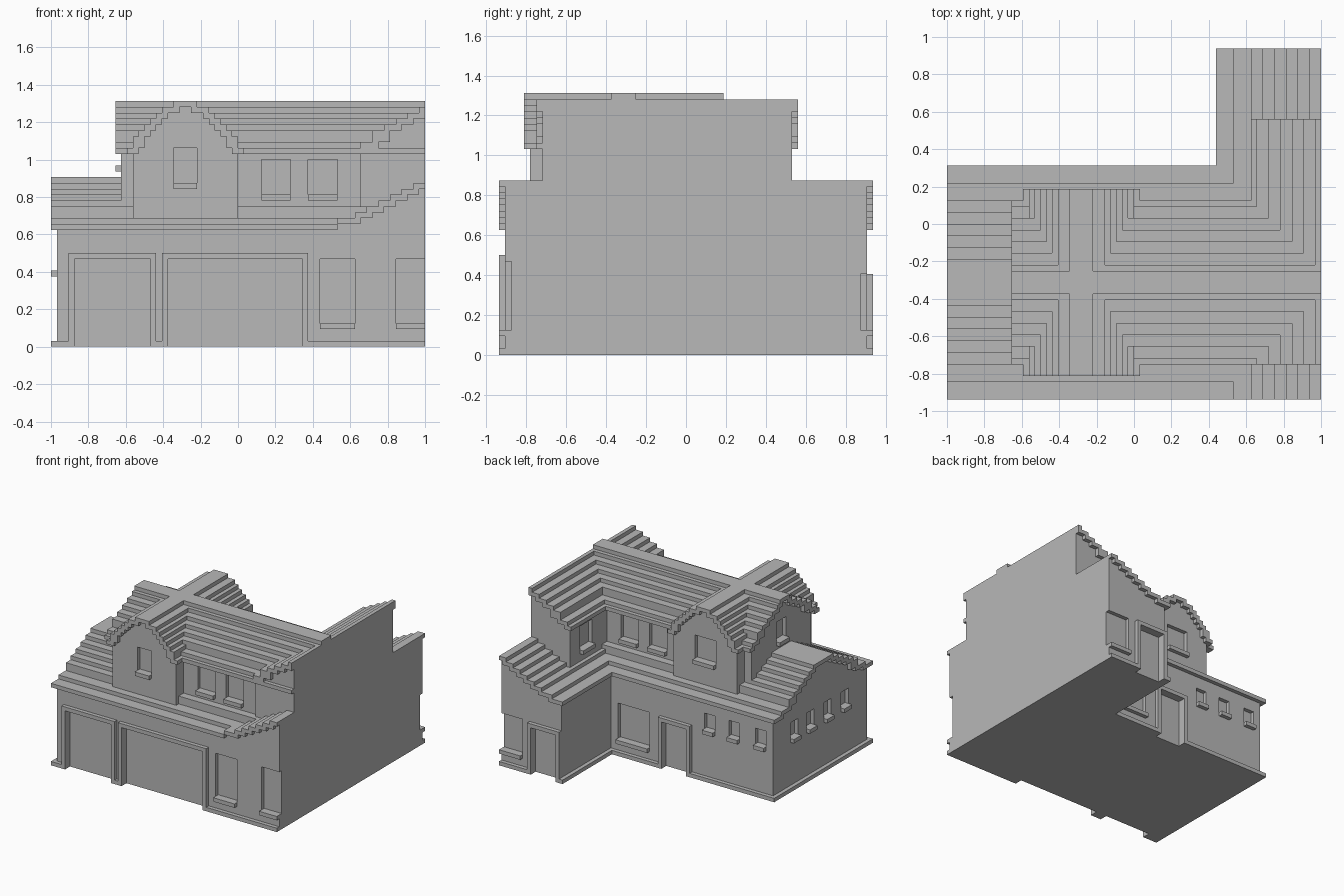
import bpy, bmesh

old = bpy.data.objects.get("Cube")
if old:
    bpy.data.objects.remove(old, do_unlink=True)

U = 1 / 32          # one brick module
CUT = 32            # flat party wall on the +x side

plaster = bpy.data.materials.new("light_grey")
plaster.use_nodes = True
GREY = (0.48, 0.48, 0.48, 1)
plaster.diffuse_color = GREY
plaster.node_tree.nodes["Principled BSDF"].inputs["Base Color"].default_value = GREY


def finish(name, bm):
    bmesh.ops.recalc_face_normals(bm, faces=bm.faces)
    bmesh.ops.scale(bm, vec=(U, U, U), verts=bm.verts)
    mesh = bpy.data.meshes.new(name)
    bm.to_mesh(mesh)
    bm.free()
    mesh.materials.append(plaster)
    ob = bpy.data.objects.new(name, mesh)
    bpy.context.scene.collection.objects.link(ob)
    return ob


def boxes(name, items):
    """One object from boxes given as (x0, x1, y0, y1, z0, z1)."""
    bm = bmesh.new()
    for x0, x1, y0, y1, z0, z1 in items:
        vs = bmesh.ops.create_cube(bm, size=1)["verts"]
        for v in vs:
            v.co = (x1 if v.co.x > 0 else x0,
                    y1 if v.co.y > 0 else y0,
                    z1 if v.co.z > 0 else z0)
    return finish(name, bm)


def prism(name, axis, profile, t0, t1):
    """Extrude a (u, z) outline along the x or y axis."""
    bm = bmesh.new()
    vs = [bm.verts.new((t0, u, z) if axis == "x" else (u, t0, z)) for u, z in profile]
    face = bm.faces.new(vs)
    out = bmesh.ops.extrude_face_region(bm, geom=[face])["geom"]
    move = (t1 - t0, 0, 0) if axis == "x" else (0, t1 - t0, 0)
    bmesh.ops.translate(bm, vec=move, verts=[g for g in out if isinstance(g, bmesh.types.BMVert)])
    return finish(name, bm)


def storey(name, axis, mid, wall, z0, eave, steps, t0, t1, half=False):
    """Walls and stepped roof as one solid; steps are (half width, top)."""
    left = [(mid - wall, z0), (mid - wall, eave)]
    z = eave
    for hw, top in steps:
        left += [(mid - hw, z), (mid - hw, top)]
        z = top
    clean = [p for i, p in enumerate(left) if i == 0 or p != left[i - 1]]
    if half:
        right = [(CUT, z), (CUT, z0)]
    else:
        right = [(2 * mid - u, z) for u, z in reversed(clean)]
    return prism(name, axis, clean + right, t0, t1)


def verge(name, axis, mid, eave, steps, t0, t1, half=False):
    """Stepped roof edge that overhangs a gable."""
    items, z = [], eave
    for i, (hw, top) in enumerate(steps):
        inner = steps[i + 1][0] - 1 if i + 1 < len(steps) else 0
        spans = [(mid - hw, min(mid - inner, CUT) if half else mid - inner)]
        if not half:
            spans.append((mid + inner, mid + hw))
        for a, b in spans:
            items.append((t0, t1, a, b, z, top) if axis == "x" else (a, b, t0, t1, z, top))
        z = top
    return boxes(name, items)


# Roof slopes
low = [(20, 21), (17, 22), (14, 24), (12, 25), (10, 26), (8, 27), (6, 28), (4, 29)]
low_wing = low[:2] + [(hw, top - 1) for hw, top in low[2:]]
high = [(14, 34), (13, 35), (11, 37), (9, 38), (7, 39), (5, 40), (3, 41), (2, 42)]
steep = [(10, 34), (9, 36), (8, 37), (7, 38), (6, 39), (5, 40), (4, 41), (2, 42)]

# Solid storeys
walls = [
    storey("ground_floor", "x", -10, 19, 0, 20, [(19, 21)] + low[1:], -31, CUT),
    storey("rear_wing", "y", 34, 19, 0, 20, low_wing, -29, 29, True),
    storey("upper_floor", "x", -10, 12, 20, 33, high, -20, CUT),
    storey("upper_wing", "y", 34, 13, 20, 33, high[:-1], -23, 17, True),
    storey("cross_gable", "y", -9, 9, 20, 33, steep, -25, 5),
]

# Overhanging roof edges
boxes("ground_floor_eaves", [(-31, 17, -30, -28, 20, 21), (-31, 15, 8, 10, 20, 21)])
verge("ground_floor_verge", "x", -10, 20, low, -32, -31)
verge("rear_wing_verge", "y", 34, 20, low_wing, 29, 30, True)
verge("front_wing_verge", "y", 34, 21, low_wing[1:], -30, -29, True)
verge("upper_floor_verge", "x", -10, 33, high, -21, -20)
for label, t in (("front", -24), ("back", 17)):
    verge("upper_wing_verge_" + label, "y", 34, 33, high[:-1], t, t + 1, True)
for label, t in (("front", -26), ("back", 5)):
    verge("cross_gable_verge_" + label, "y", -9, 33, steep, t, t + 1)

# Plinth, broken at the doors
boxes("plinth", [
    (-32, -29, -30, -29, 0, 1), (-14, -13, -30, -29, 0, 1), (12, CUT, -30, -29, 0, 1),
    (-32, -31, -30, 10, 0, 1), (-32, -8, 9, 10, 0, 1), (1, 15, 9, 10, 0, 1),
    (14, 15, 9, 30, 0, 1), (24, CUT, 29, 30, 0, 1),
])

cutters = []


def slab(side, wall, a, b, d0, d1, z0, z1):
    """Box on a wall: a..b along it, d0..d1 outward from its face."""
    s = 1 if side == "back" else -1
    lo, hi = sorted((wall + s * d0, wall + s * d1))
    return (lo, hi, a, b, z0, z1) if side == "left" else (a, b, lo, hi, z0, z1)


def window(name, side, wall, a, b, z0, z1):
    over = 1 if b == CUT else 0
    cutters.append(slab(side, wall, a, b + over, -1, 0.5, z0, z1))
    boxes(name + "_sill", [slab(side, wall, a, b, -1, 1, z0 - 1, z0)])


def door(name, side, wall, a, b, top):
    cutters.append(slab(side, wall, a + 1, b - 1, -1, 0.5, -1, top - 1))
    boxes(name + "_frame", [
        slab(side, wall, a, a + 1, 0, 1, 0, top),
        slab(side, wall, b - 1, b, 0, 1, 0, top),
        slab(side, wall, a + 1, b - 1, 0, 1, top - 1, top),
    ])


# Front openings
door("small_garage_door", "front", -29, -29, -14, 16)
door("large_garage_door", "front", -29, -13, 12, 16)
window("front_window", "front", -29, 14, 20, 4, 15)
window("front_edge_window", "front", -29, 27, CUT, 4, 15)
window("front_gable_window", "front", -25, -11, -7, 28, 34)

# Back openings
door("back_door", "back", 9, -8, 1, 13)
door("wing_door", "back", 29, 15, 24, 13)
window("back_wide_window", "back", 9, 4, 13, 4, 13)
window("wing_back_window", "back", 29, 26, CUT, 4, 13)
window("back_gable_window", "back", 5, -12, -6, 28, 34)
for i, x in enumerate((-27.5, -20, -13)):
    window(f"back_small_window_{i}", "back", 9, x - 1.5, x + 1.5, 13, 17)

# Upper floor windows, front and back
for x in (4, 12):
    window(f"upper_front_window_{x}", "front", -22, x, x + 5, 26, 32)
    window(f"upper_back_window_{x}", "back", 2, x, x + 5, 26, 32)

# Side windows
for i, y in enumerate((0.5, -6, -13, -20)):
    window(f"side_small_window_{i}", "left", -31, y - 1.5, y + 1.5, 13, 17)
window("upper_side_window", "left", -20, -12, -8, 31, 36)
window("upper_wing_window", "left", 21, 8, 13, 26, 32)

# Cut the openings into the walls
cutter = boxes("opening_cutter", cutters)
cutter.hide_render = True
for ob in walls:
    mod = ob.modifiers.new("openings", "BOOLEAN")
    mod.operation = "DIFFERENCE"
    mod.solver = "EXACT"
    mod.object = cutter
    bpy.ops.object.select_all(action="DESELECT")
    bpy.context.view_layer.objects.active = ob
    ob.select_set(True)
    bpy.ops.object.modifier_apply(modifier=mod.name)
bpy.data.objects.remove(cutter, do_unlink=True)
